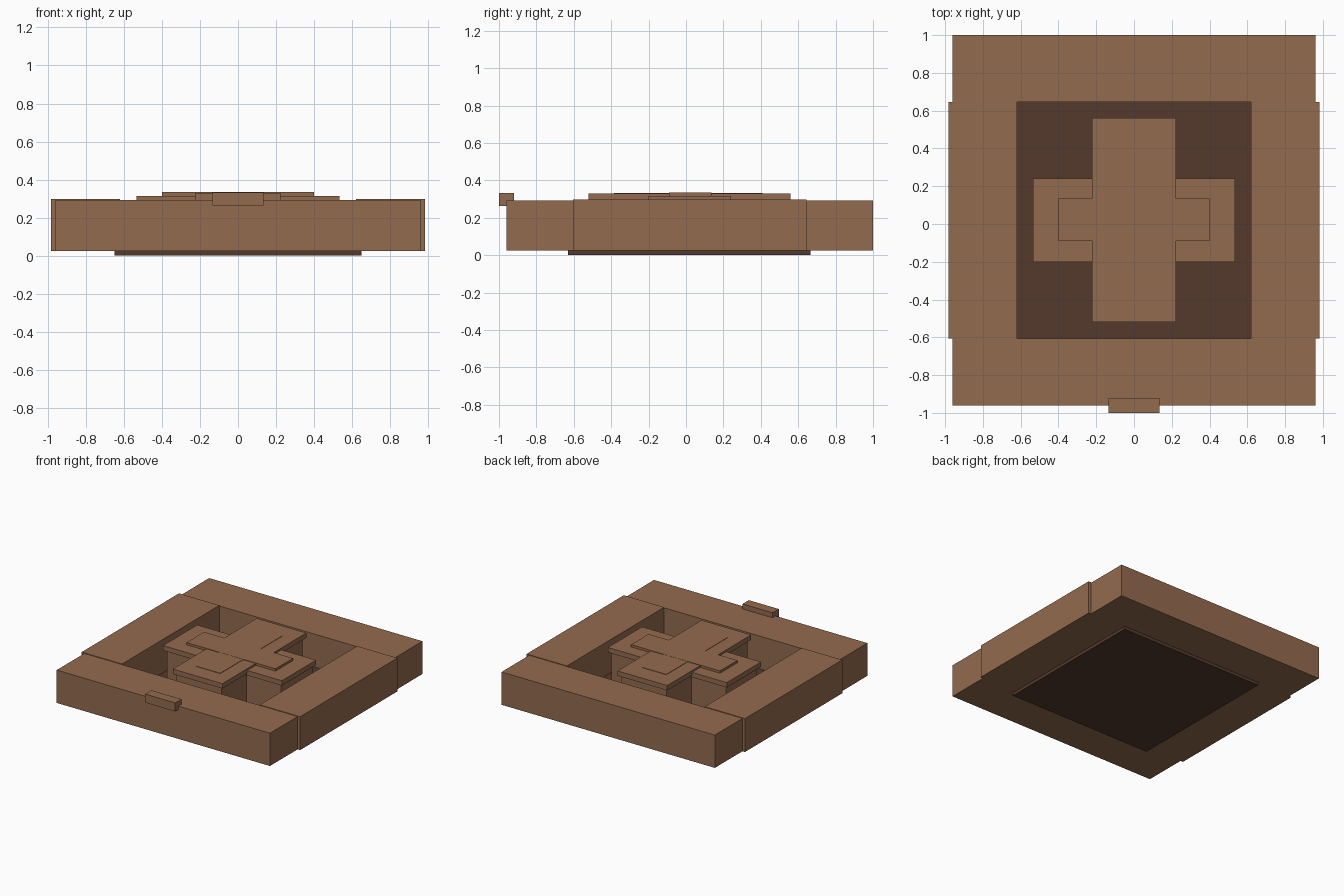
import bpy
import bmesh
from mathutils import Matrix, Vector

cube = bpy.data.objects.get("Cube")
if cube:
    bpy.data.objects.remove(cube, do_unlink=True)


def make_material(name, rgb):
    mat = bpy.data.materials.new(name)
    mat.use_nodes = True
    colour = (*rgb, 1.0)
    mat.diffuse_color = colour
    mat.node_tree.nodes["Principled BSDF"].inputs["Base Color"].default_value = colour
    return mat


brown = make_material("warm brown", (0.296, 0.147, 0.078))
dark = make_material("dark brown", (0.091, 0.042, 0.026))


def box(name, x, y, z, mat=brown):
    """Box spanning the given (low, high) range on each axis."""
    spans = (x, y, z)
    size = Vector([hi - lo for lo, hi in spans])
    centre = Vector([(hi + lo) / 2 for lo, hi in spans])
    bm = bmesh.new()
    bmesh.ops.create_cube(bm, size=1, matrix=Matrix.Diagonal((*size, 1)))
    mesh = bpy.data.meshes.new(name)
    bm.to_mesh(mesh)
    bm.free()
    mesh.materials.append(mat)
    obj = bpy.data.objects.new(name, mesh)
    obj.location = centre
    bpy.context.collection.objects.link(obj)
    return obj


FLOOR = 0.025            # top of the base panel
INNER = (-0.605, 0.645)  # depth range of the well
MID = 0.02               # y centre of the frame and cross

# Base panel
box("base_panel", (-0.65, 0.65), (-0.63, 0.665), (0, FLOOR), dark)

# Frame rails
box("front_rail", (-0.96, 0.96), (-0.96, INNER[0]), (FLOOR, 0.292))
box("back_rail", (-0.96, 0.96), (INNER[1], 1.0), (FLOOR, 0.292))
for side, s in (("left", 1), ("right", -1)):
    box(side + "_rail", sorted((s * 0.62, s * 0.983)), INNER, (FLOOR, 0.297))

# Catch on the front edge
box("front_catch", (-0.135, 0.135), (-1.0, -0.92), (0.263, 0.333))


def cross_bar(name, half_x, half_y, top, cap=0.04, inset=0.02):
    """Pillar block with a slightly overhanging cap."""
    box(name + "_pillar", (inset - half_x, half_x - inset),
        (MID - half_y + inset, MID + half_y - inset), (FLOOR, top - cap))
    box(name + "_cap", (-half_x, half_x), (MID - half_y, MID + half_y), (top - cap, top))


# Central cross
cross_bar("long_bar", 0.223, 0.54, 0.33)
cross_bar("wide_bar", 0.535, 0.22, 0.315)

# Thin raised cross on top
box("raised_wide_plate", (-0.4, 0.4), (-0.09, 0.135), (0.31, 0.334))
box("raised_long_plate", (-0.11, 0.11), (-0.385, 0.41), (0.325, 0.333))
